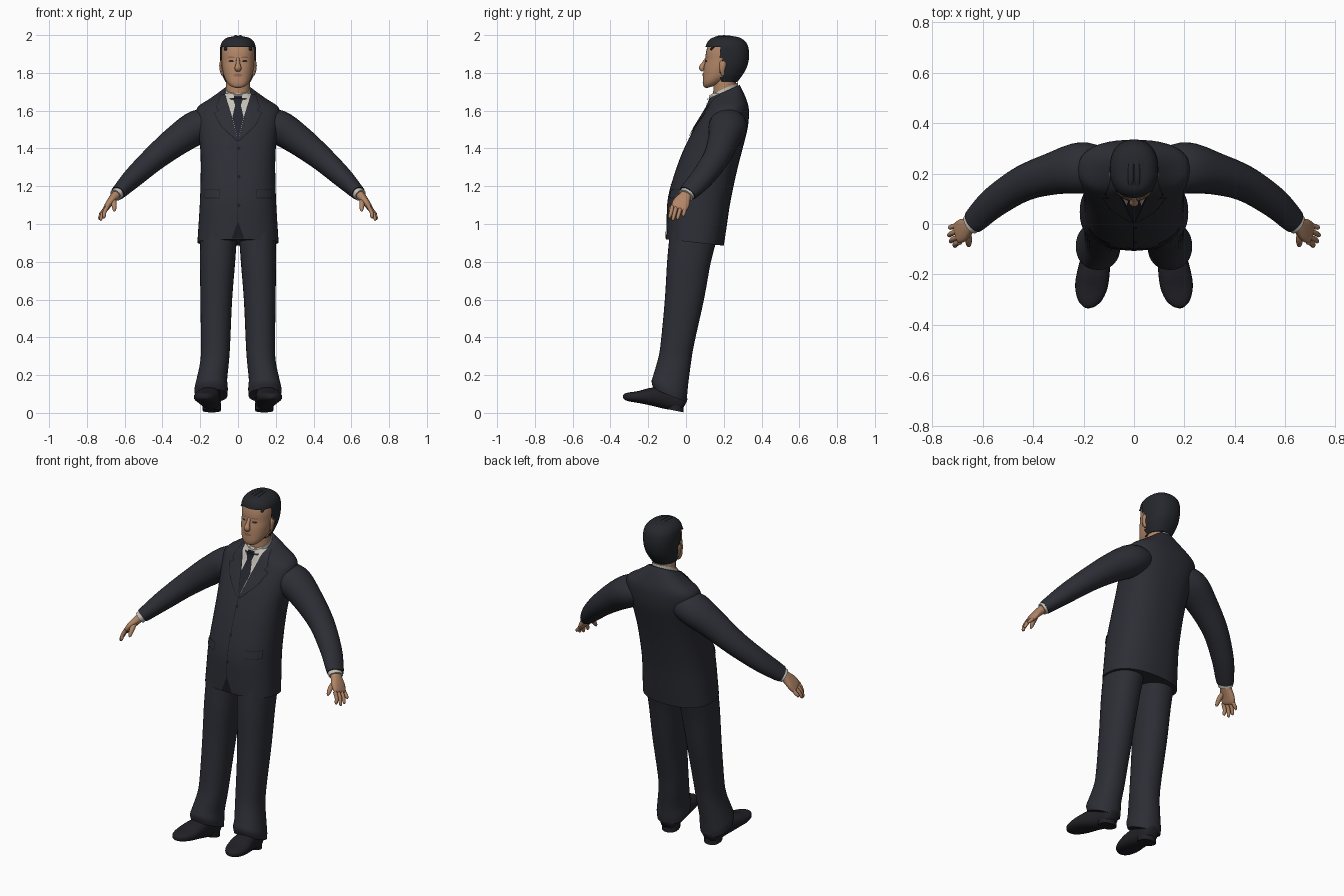
import bpy, bmesh, math
from mathutils import Vector
from mathutils.bvhtree import BVHTree


def material(name, r, g, b):
    m = bpy.data.materials.new(name)
    m.diffuse_color = (r, g, b, 1)
    return m


SUIT = material("dark suit cloth", .026, .027, .036)
SEAM = material("suit seam", .010, .010, .014)
TIE = material("tie cloth", .017, .018, .027)
HAIR = material("black hair", .018, .020, .025)
SKIN = material("skin", .44, .235, .135)
LIP = material("lips", .30, .13, .085)
SHIRT = material("shirt cloth", .56, .53, .47)
SHOE = material("shoe leather", .015, .015, .020)


def smooth_rows(rows, steps):
    """Catmull-Rom interpolation through a list of number tuples."""
    out = []
    for i in range(len(rows) - 1):
        p0, p1, p2, p3 = (rows[max(i - 1, 0)], rows[i], rows[i + 1],
                          rows[min(i + 2, len(rows) - 1)])
        for s in range(steps):
            t = s / steps
            out.append([.5 * (2 * b + (c - a) * t + (2 * a - 5 * b + 4 * c - d) * t * t
                              + (3 * b - a - 3 * c + d) * t ** 3)
                        for a, b, c, d in zip(p0, p1, p2, p3)])
    return out + [list(rows[-1])]


def finish(name, bm, mat, mirror, angle=45):
    me = bpy.data.meshes.new(name)
    bm.to_mesh(me)
    bm.free()
    me.materials.append(mat)
    me.shade_smooth()
    me.set_sharp_from_angle(angle=math.radians(angle))
    ob = bpy.data.objects.new(name, me)
    bpy.context.collection.objects.link(ob)
    if mirror:
        mod = ob.modifiers.new("mirror", 'MIRROR')
        mod.use_mirror_merge = False
    return ob


def skin_rings(name, rings, mat, mirror, cull=None):
    bm = bmesh.new()
    loops = [[bm.verts.new(p) for p in ring] for ring in rings]
    n = len(loops[0])
    for a, b in zip(loops, loops[1:]):
        for i in range(n):
            bm.faces.new((a[i], a[(i + 1) % n], b[(i + 1) % n], b[i]))
    bm.faces.new(loops[0])
    bm.faces.new(loops[-1])
    bmesh.ops.recalc_face_normals(bm, faces=bm.faces)
    if cull:
        bad = [f for f in bm.faces if cull(f.calc_center_median())]
        bmesh.ops.delete(bm, geom=bad, context='FACES')
    return finish(name, bm, mat, mirror)


def unit_ring(n, power):
    for i in range(n):
        a = 2 * math.pi * i / n
        c, s = math.cos(a), math.sin(a)
        yield (math.copysign(abs(c) ** (2 / power), c), math.copysign(abs(s) ** (2 / power), s))


def stack(name, rows, mat, n=32, power=2.3, mirror=False, steps=4, cull=None):
    """Level rings: (z, centre x, front y, back y, half width, slope along y)."""
    rings = []
    for z, cx, f, b, rx, tilt in smooth_rows(rows, steps):
        cy, ry = (f + b) / 2, (b - f) / 2
        rings.append([(cx + rx * c, cy + ry * s, z + tilt * ry * s) for c, s in unit_ring(n, power)])
    return skin_rings(name, rings, mat, mirror, cull)


def tube(name, rows, mat, ref=(0, 1, 0), n=20, power=2, mirror=True, steps=4):
    """Rings across a path: (x, y, z, radius along ref, other radius)."""
    rows = smooth_rows(rows, steps)
    pts = [Vector(r[:3]) for r in rows]
    rings = []
    for i, r in enumerate(rows):
        t = (pts[min(i + 1, len(pts) - 1)] - pts[max(i - 1, 0)]).normalized()
        u = Vector(ref)
        u = (u - t * u.dot(t)).normalized()
        v = t.cross(u)
        a, b = max(r[3], .001), max(r[4], .001)
        rings.append([pts[i] + u * a * c + v * b * s for c, s in unit_ring(n, power)])
    return skin_rings(name, rings, mat, mirror)


def tree(ob):
    me = ob.data
    return BVHTree.FromPolygons([v.co for v in me.vertices], [p.vertices for p in me.polygons])


def drape(name, rows, mat, targets, lift=.003, mirror=False, nx=10, nz=6):
    """Thin sheet laid on the front of targets; rows are (z, left x, right x)."""
    fine = []
    for a, b in zip(rows, rows[1:]):
        fine += [[p + (q - p) * k / nz for p, q in zip(a, b)] for k in range(nz)]
    fine.append(rows[-1])
    bm = bmesh.new()
    grid = []
    for z, x0, x1 in fine:
        line = []
        for i in range(nx + 1):
            x = x0 + (x1 - x0) * i / nx
            hits = [t.ray_cast(Vector((x, -1, z)), Vector((0, 1, 0)))[0] for t in targets]
            ys = [h.y for h in hits if h]
            line.append(bm.verts.new((x, (min(ys) if ys else .15) - lift, z)))
        grid.append(line)
    for a, b in zip(grid, grid[1:]):
        for i in range(nx):
            bm.faces.new((a[i], b[i], b[i + 1], a[i + 1]))
    return finish(name, bm, mat, mirror)


# Jacket body, shirt collar and neck
jacket = stack("jacket", [
    (.902, 0, -.105, .200, .215, -.11), (.98, 0, -.103, .212, .210, -.10),
    (1.13, 0, -.095, .235, .201, -.08), (1.29, 0, -.050, .270, .197, -.05),
    (1.40, 0, -.010, .300, .200, 0), (1.50, 0, .040, .325, .212, 0),
    (1.57, 0, .082, .333, .222, 0), (1.62, 0, .108, .330, .212, .05),
    (1.66, 0, .118, .312, .150, .2), (1.70, 0, .122, .284, .080, .45)], SUIT, n=48, power=2.4)
collar = stack("shirt_collar", [(1.64, 0, .120, .276, .073, .45), (1.717, 0, .130, .274, .066, .45)],
               SHIRT, power=2)
tube("neck", [(0, .205, 1.66, .062, .066), (0, .205, 1.80, .058, .062)], SKIN, mirror=False)

# Shirt front, tie, lapels and jacket details
front = [tree(jacket), tree(collar)]
drape("shirt_front", [(1.69, -.070, .070), (1.57, -.036, .036), (1.45, -.002, .002)], SHIRT, front)
drape("tie", [(1.680, -.020, .020), (1.655, -.024, .024), (1.630, -.015, .015),
              (1.565, -.030, .030), (1.45, -.002, .002)], TIE, front, lift=.007)
drape("lapel_edge", [(1.685, .068, .094), (1.615, .046, .118), (1.600, .042, .104), (1.590, .038, .129),
                     (1.52, .020, .093), (1.44, 0, .010)], SEAM, front, lift=.004, mirror=True)
drape("lapel", [(1.685, .070, .091), (1.615, .049, .114), (1.600, .044, .099), (1.588, .041, .124),
                (1.52, .022, .088), (1.445, .001, .006)], SUIT, front, lift=.008, mirror=True)
drape("front_closure", [(1.44, -.003, .001), (1.01, -.003, .001)], SEAM, front, nx=2)
drape("hem_opening", [(1.01, -.002, .002), (.922, -.034, .034)], SEAM, front)
for i, z in enumerate((1.40, 1.25, 1.10)):
    drape(f"button_{i + 1}", [(z + .009, .001, .007), (z + .004, -.004, .012), (z - .004, -.004, .012),
                              (z - .009, .001, .007)], SEAM, front, lift=.006, nx=4, nz=2)
drape("pocket_edge", [(1.183, .095, .178), (1.136, .097, .180)], SEAM, front, mirror=True)
drape("pocket_flap", [(1.181, .097, .176), (1.141, .099, .178)], SUIT, front, lift=.007, mirror=True)

# Sleeves, cuffs and hands
tube("sleeve", [(.12, .215, 1.535, .085, .070), (.21, .222, 1.515, .102, .090),
                (.32, .200, 1.445, .084, .081), (.44, .160, 1.350, .071, .067),
                (.55, .090, 1.250, .063, .055), (.615, .030, 1.185, .055, .043),
                (.637, .008, 1.163, .049, .038)], SUIT, n=24)
tube("shirt_cuff", [(.625, .018, 1.173, .043, .033), (.648, -.001, 1.152, .043, .033)], SHIRT)
tube("palm", [(.635, .008, 1.163, .030, .024), (.655, -.007, 1.143, .034, .023),
              (.680, -.025, 1.112, .046, .019), (.698, -.036, 1.085, .043, .015),
              (.704, -.040, 1.077, .034, .008)], SKIN, power=2.4)
fingers = {"index": (-.072, .712, -.086, 1.030), "middle": (-.050, .728, -.068, 1.018),
           "ring": (-.027, .735, -.044, 1.023), "little": (-.006, .732, -.014, 1.040)}
for key, (y, tx, ty, tz) in fingers.items():
    tube(key + "_finger", [(.690, y, 1.095, .011, .011), ((.702 + tx) / 2, (y + ty) / 2, 1.062, .0105, .0105),
                           (tx - .003, ty, tz + .010, .009, .009), (tx, ty, tz, .003, .003)],
         SKIN, n=10, steps=3)
tube("thumb", [(.660, -.030, 1.130, .015, .014), (.656, -.062, 1.105, .014, .013),
               (.655, -.082, 1.078, .010, .010), (.655, -.088, 1.066, .003, .003)], SKIN,
     ref=(1, 0, 0), n=12)

# Trousers and shoes
stack("trouser_leg", [
    (.092, .142, -.172, .000, .086, -.40), (.13, .142, -.182, .006, .088, -.38),
    (.18, .138, -.172, .012, .081, -.25), (.27, .124, -.150, .026, .076, -.1),
    (.36, .119, -.135, .042, .077, 0), (.60, .115, -.112, .095, .084, 0),
    (.80, .108, -.100, .132, .093, 0), (.96, .102, -.085, .175, .098, 0)], SUIT, mirror=True, power=2.2)
tube("shoe", [(.136, -.006, .046, .026, .028), (.138, -.026, .055, .046, .046),
              (.146, -.10, .080, .054, .060), (.160, -.19, .086, .064, .046),
              (.170, -.25, .084, .064, .032), (.177, -.30, .085, .048, .024),
              (.179, -.325, .087, .026, .016), (.179, -.333, .088, .008, .006)],
     SHOE, ref=(1, 0, 0), n=24, power=2.4)
stack("shoe_heel", [(.012, .139, -.105, -.012, .048, -.2), (.055, .139, -.105, -.012, .048, -.2)],
      SHOE, mirror=True, steps=1, n=20)

# Head and face
head = stack("head", [
    (1.728, 0, .112, .165, .020, .3), (1.740, 0, .096, .200, .046, .3), (1.762, 0, .089, .235, .064, .25),
    (1.79, 0, .090, .265, .076, .15), (1.83, 0, .094, .290, .084, .05), (1.865, 0, .102, .305, .087, 0),
    (1.91, 0, .106, .312, .088, 0), (1.95, 0, .120, .308, .080, 0), (1.975, 0, .150, .28, .05, 0)],
    SKIN, n=40)
tube("nose", [(0, .108, 1.878, .009, .006), (0, .094, 1.850, .011, .011), (0, .084, 1.826, .018, .016),
              (0, .092, 1.812, .014, .008)], SKIN, ref=(1, 0, 0), n=14, mirror=False)
tube("ear", [(.080, .196, 1.790, .010, .008), (.088, .192, 1.815, .014, .009),
             (.090, .196, 1.848, .019, .009), (.086, .198, 1.868, .010, .005)], SKIN, n=12)
face = [tree(head)]
drape("eye", [(1.867, .026, .044), (1.862, .020, .050), (1.857, .026, .044)], HAIR, face,
      lift=.002, mirror=True, nz=2)
drape("eyebrow", [(1.886, .022, .050), (1.880, .016, .055)], LIP, face, lift=.002, mirror=True, nz=2)
drape("mouth", [(1.796, -.008, .008), (1.789, -.028, .028), (1.780, -.012, .012)], LIP, face,
      lift=.003, nz=3)

# Hair shell, cut open around the face, with swept locks over the crown
stack("hair", [
    (1.752, 0, .130, .272, .066, 0), (1.79, 0, .088, .300, .084, 0), (1.83, 0, .086, .322, .093, 0),
    (1.88, 0, .095, .334, .096, 0), (1.92, 0, .101, .333, .096, 0), (1.95, 0, .107, .325, .091, 0),
    (1.972, 0, .120, .308, .078, 0), (1.987, 0, .142, .284, .056, 0), (1.994, 0, .18, .25, .02, 0)],
    HAIR, n=48, cull=lambda c: c.z < 1.938 and c.y < .186 - .25 * max(0, c.z - 1.90))
for i, x in enumerate((.012, .036, .060)):
    d = i * .011 + i * i * .003
    tube(f"hair_lock_{i + 1}", [(x * 1.1, .118 + i * .006, 1.956 - d, .007, .005),
                                (x * 1.05, .160, 1.984 - d, .012, .010),
                                (x, .220, 1.989 - d, .013, .010),
                                (x * .7, .285, 1.974 - d * .8, .011, .008),
                                (x * .4, .322, 1.935, .006, .004)], HAIR, ref=(1, 0, 0), n=10)
